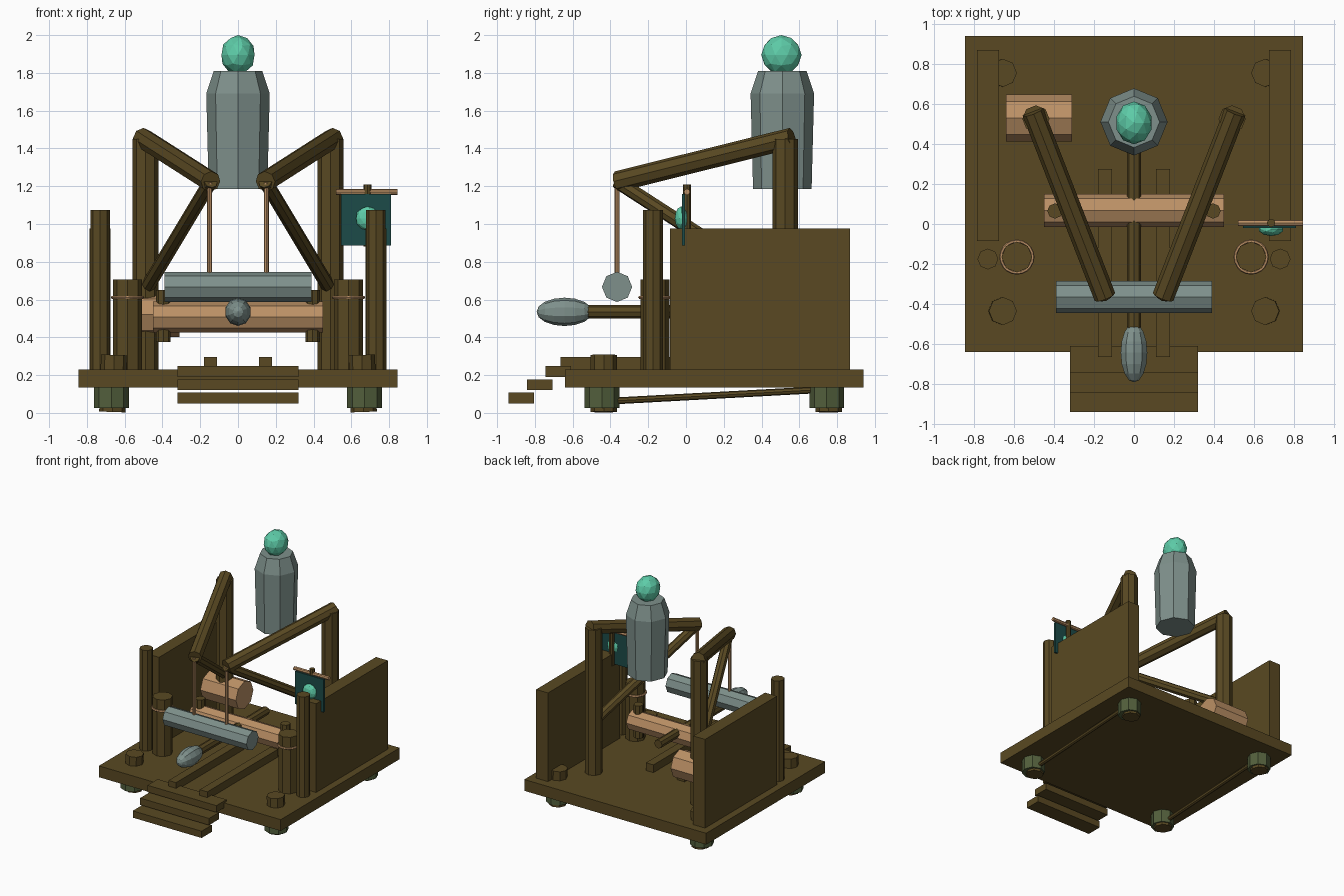
import bpy, math
from mathutils import Vector

cube = bpy.data.objects.get("Cube")
if cube:
    bpy.data.objects.remove(cube, do_unlink=True)


def material(name, rgb):
    m = bpy.data.materials.new(name)
    m.use_nodes = True
    m.diffuse_color = (*rgb, 1)
    m.node_tree.nodes["Principled BSDF"].inputs["Base Color"].default_value = (*rgb, 1)
    return m


WOOD = material("dark_wood", (0.10, 0.066, 0.016))
TAN = material("pale_wood", (0.50, 0.28, 0.13))
STEEL = material("grey_metal", (0.21, 0.28, 0.26))
MINT = material("mint_crystal", (0.11, 0.60, 0.39))
CLOTH = material("teal_cloth", (0.012, 0.07, 0.065))
GREEN = material("moss_green", (0.085, 0.115, 0.045))


def finish(name, mat):
    ob = bpy.context.object
    ob.name = name
    ob.data.materials.clear()
    ob.data.materials.append(mat)
    return ob


def box(name, x, y, z, mat):
    """Box from (low, high) ranges on each axis."""
    bpy.ops.mesh.primitive_cube_add(size=1, location=[sum(r) / 2 for r in (x, y, z)])
    ob = finish(name, mat)
    ob.scale = [r[1] - r[0] for r in (x, y, z)]
    return ob


def rod(name, a, b, r, mat, sides=8, r2=None):
    """Faceted rod or taper from point a to point b."""
    a, b = Vector(a), Vector(b)
    d = b - a
    bpy.ops.mesh.primitive_cone_add(vertices=sides, radius1=r, radius2=r if r2 is None else r2,
                                    depth=d.length, location=(a + b) / 2)
    ob = finish(name, mat)
    ob.rotation_mode = 'QUATERNION'
    ob.rotation_quaternion = d.to_track_quat('Z', 'Y')
    return ob


def gem(name, centre, size, mat):
    bpy.ops.mesh.primitive_ico_sphere_add(subdivisions=2, radius=1, location=centre)
    ob = finish(name, mat)
    ob.scale = size
    return ob


# Platform and steps
box("platform", (-0.845, 0.845), (-0.64, 0.94), (0.135, 0.23), WOOD)
for i in range(3):
    y, z = -0.94 + 0.098 * i, 0.05 + 0.07 * i
    box("step", (-0.32, 0.32), (y, y + 0.135), (z, z + 0.057), WOOD)

# Paired parts, mirrored left and right
for s, side in ((1, "left"), (-1, "right")):
    box(side + "_wall", sorted((s * 0.675, s * 0.785)), (-0.085, 0.868), (0.23, 0.975), WOOD)
    box(side + "_rail", sorted((s * 0.11, s * 0.18)), (-0.665, 0.275), (0.23, 0.295), WOOD)
    rod(side + "_front_post", (s * 0.73, -0.175, 0.23), (s * 0.73, -0.175, 1.075), 0.052, WOOD)

    # Bollard with rope ring
    rod(side + "_bollard", (s * 0.585, -0.165, 0.23), (s * 0.585, -0.165, 0.705), 0.077, WOOD)
    bpy.ops.mesh.primitive_torus_add(location=(s * 0.585, -0.165, 0.612), major_radius=0.079,
                                     minor_radius=0.009, major_segments=20, minor_segments=6)
    finish(side + "_rope_ring", TAN)

    # Feet with bolts through the platform
    for y, end in ((-0.445, "front"), (0.745, "back")):
        rod(f"{side}_{end}_foot", (s * 0.67, y, 0.025), (s * 0.67, y, 0.135), 0.092, GREEN)
        rod(f"{side}_{end}_bolt", (s * 0.665, y + 0.01, 0.005), (s * 0.655, y + 0.01, 0.307), 0.07, WOOD)
    rod(side + "_under_rod", (s * 0.67, -0.44, 0.06), (s * 0.67, 0.75, 0.125), 0.018, WOOD)

    # Crane: upright, arm, brace and rope
    tip, top = (s * 0.145, -0.365, 1.225), (s * 0.495, 0.53, 1.45)
    rod(side + "_crane_post", (s * 0.49, 0.525, 0.23), (s * 0.49, 0.525, 1.45), 0.068, WOOD)
    rod(side + "_crane_arm", tip, (s * 0.505, 0.56, 1.455), 0.055, WOOD)
    rod(side + "_crane_brace", tip, (s * 0.49, 0.525, 0.65), 0.038, WOOD)
    rod(side + "_rope", (s * 0.15, -0.365, 0.7), (s * 0.15, -0.365, 1.22), 0.013, TAN)
    rod(side + "_log_peg", (s * 0.395, 0.065, 0.375), (s * 0.395, 0.065, 0.65), 0.038, WOOD)

# Logs and hanging metal roller
rod("cross_log", (-0.45, 0.068, 0.508), (0.45, 0.068, 0.508), 0.083, TAN)
rod("spare_log", (-0.64, 0.53, 0.52), (-0.31, 0.53, 0.52), 0.117, TAN)
rod("hanging_roller", (-0.39, -0.365, 0.667), (0.39, -0.365, 0.667), 0.08, STEEL)

# Ram with pointed metal head
rod("ram_shaft", (0, -0.56, 0.535), (0, 0.37, 0.535), 0.036, WOOD)
bpy.ops.mesh.primitive_uv_sphere_add(segments=10, ring_count=8, radius=1,
                                     location=(0, -0.643, 0.535), rotation=(math.pi / 2, 0, 0))
finish("ram_head", STEEL).scale = (0.07, 0.075, 0.148)

# Floating canister with crystal tip
rod("canister_body", (0, 0.51, 1.185), (0, 0.51, 1.69), 0.155, STEEL, 8, 0.168)
rod("canister_shoulder", (0, 0.51, 1.69), (0, 0.51, 1.81), 0.168, STEEL, 8, 0.128)
gem("crystal_tip", (0, 0.505, 1.895), (0.092, 0.107, 0.105), MINT)

# Banner
rod("banner_staff", (0.685, 0.005, 0.88), (0.685, 0.005, 1.21), 0.021, WOOD)
rod("banner_crossbar", (0.52, 0.005, 1.17), (0.845, 0.005, 1.17), 0.016, TAN)
box("banner_cloth", (0.545, 0.81), (-0.02, -0.005), (0.885, 1.16), CLOTH)
gem("banner_emblem", (0.685, -0.025, 1.03), (0.063, 0.035, 0.063), MINT)
